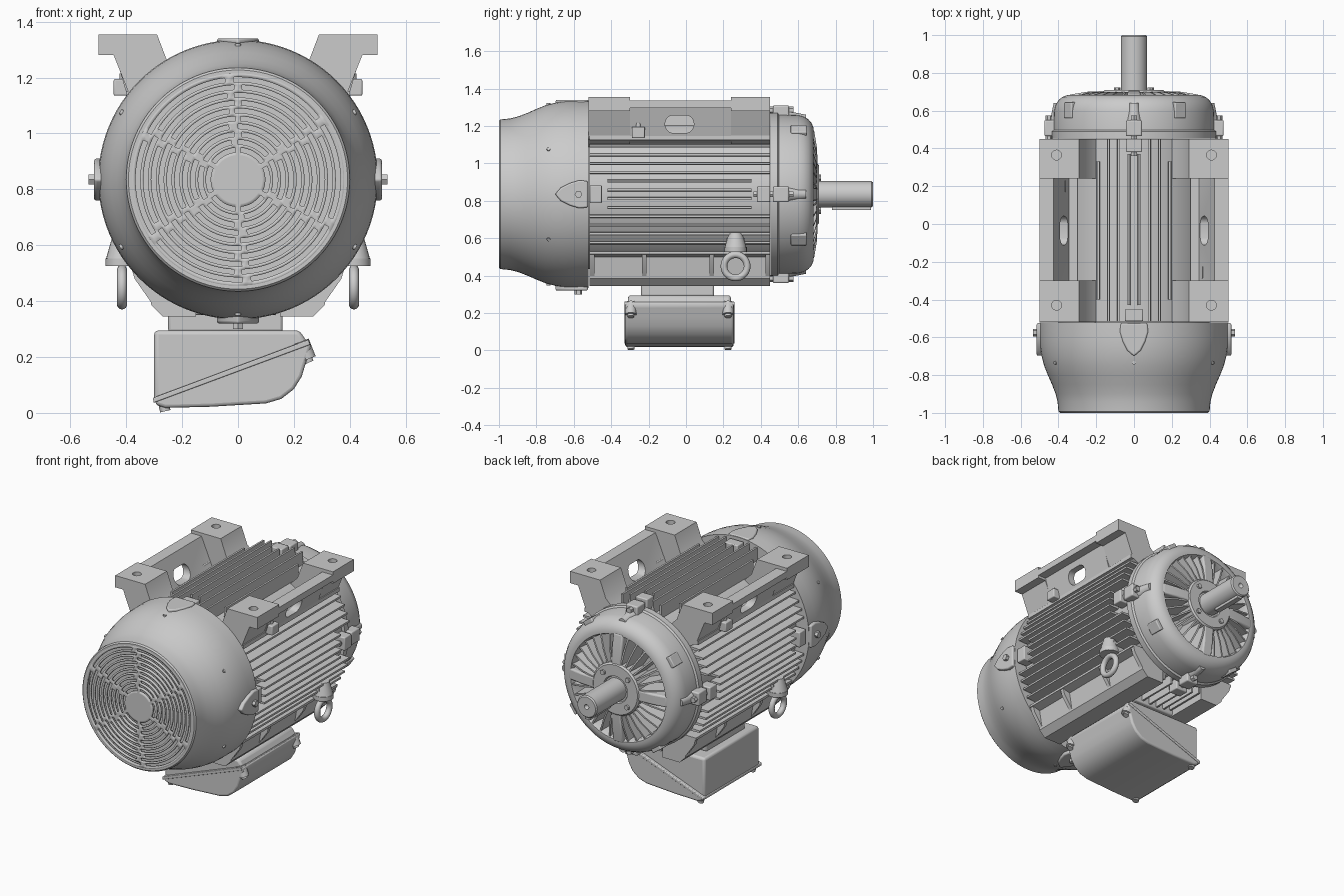
import bpy, bmesh
from math import sin, cos, pi, radians, sqrt
from mathutils import Matrix, Vector

if "Cube" in bpy.data.objects:
    bpy.data.objects.remove(bpy.data.objects["Cube"])

C = 0.835                                   # height of the shaft axis


def finish(name, bm, bevel=0):
    bmesh.ops.remove_doubles(bm, verts=bm.verts, dist=1e-5)
    bmesh.ops.recalc_face_normals(bm, faces=bm.faces)
    me = bpy.data.meshes.new(name)
    bm.to_mesh(me)
    bm.free()
    ob = bpy.data.objects.new(name, me)
    bpy.context.collection.objects.link(ob)
    if bevel:
        m = ob.modifiers.new("bevel", 'BEVEL')
        m.width, m.segments, m.limit_method = bevel, 3, 'ANGLE'
    return ob


def prism(name, pts, a, b, axis='y', bevel=0):
    """Extrude a 2D outline from a to b along an axis."""
    put = {'x': lambda u, v, w: (w, u, v), 'y': lambda u, v, w: (u, w, v),
           'z': lambda u, v, w: (u, v, w)}[axis]
    bm = bmesh.new()
    lo = [bm.verts.new(put(u, v, a)) for u, v in pts]
    hi = [bm.verts.new(put(u, v, b)) for u, v in pts]
    bm.faces.new(lo)
    bm.faces.new(hi)
    for i in range(len(pts)):
        j = (i + 1) % len(pts)
        bm.faces.new((lo[i], lo[j], hi[j], hi[i]))
    return finish(name, bm, bevel)


def box(name, x0, x1, y0, y1, z0, z1, bevel=0):
    return prism(name, [(x0, z0), (x1, z0), (x1, z1), (x0, z1)], y0, y1, 'y', bevel)


def lathe(name, prof, n=96):
    """Spin a (y, radius) profile about the shaft axis."""
    bm = bmesh.new()
    rings = [[bm.verts.new((r * sin(2*pi*k/n), y, C + r * cos(2*pi*k/n))) for k in range(n)]
             if r else [bm.verts.new((0, y, C))] * n for y, r in prof]
    for p, q in zip(rings, rings[1:]):
        for k in range(n):
            vs = list(dict.fromkeys((p[k], p[(k+1) % n], q[(k+1) % n], q[k])))
            bm.faces.new(vs)
    return finish(name, bm)


def cyl(name, p0, p1, r0, r1=None, n=24):
    p0, p1 = Vector(p0), Vector(p1)
    d = p1 - p0
    bm = bmesh.new()
    mat = Matrix.Translation((p0 + p1) / 2) @ d.to_track_quat('Z', 'Y').to_matrix().to_4x4()
    bmesh.ops.create_cone(bm, cap_ends=True, segments=n, radius1=r0,
                          radius2=r0 if r1 is None else r1, depth=d.length, matrix=mat)
    return finish(name, bm)


def spin(ob, deg):
    """Turn a part made at the top of the motor around the shaft axis."""
    t = Matrix.Translation((0, 0, C))
    ob.data.transform(t @ Matrix.Rotation(radians(deg), 4, 'Y') @ t.inverted())
    return ob


def cut(ob, cutter):
    m = ob.modifiers.new("cut", 'BOOLEAN')
    m.operation, m.object, m.solver = 'DIFFERENCE', cutter, 'EXACT'
    bpy.context.view_layer.objects.active = ob
    bpy.ops.object.modifier_apply(modifier=m.name)
    bpy.data.objects.remove(cutter)


# Fan cover shell and the plate behind its grille
lathe("fan_cover", [(-.985, .378), (-1, .38), (-1, .392), (-.992, .4), (-.94, .405), (-.9, .415),
                    (-.85, .434), (-.8, .456), (-.75, .476), (-.7, .489), (-.65, .497), (-.6, .5),
                    (-.522, .5), (-.522, .4)])
lathe("fan_plate", [(-.94, 0), (-.94, .39), (-.92, .39), (-.92, 0)])

# Grille: polar sheet with arc slots left open, then thickened
radii = [.085, .098]
for i in range(10):
    radii += [radii[-1] + .0165, radii[-1] + .028]
radii[-1] = .384
bm = bmesh.new()
N = 144
g = [[bm.verts.new((r * sin(2*pi*k/N), -1, C + r * cos(2*pi*k/N))) for k in range(N)] for r in radii]
bm.faces.new(g[0])
for i in range(len(radii) - 1):
    for k in range(N):
        bridge = (k + (i // 2 % 2) * 2) % 24 in ((0, 23) if i > 8 else (0, 23, 22, 1))
        if i % 2 == 0 or bridge:
            bm.faces.new((g[i][k], g[i][(k+1) % N], g[i+1][(k+1) % N], g[i+1][k]))
ob = finish("fan_grille", bm)
m = ob.modifiers.new("thick", 'SOLIDIFY')
m.thickness, m.offset = .014, 0
ob.location.y = .007
lathe("grille_center_rim", [(-.99, .079), (-1, .079), (-1, .087), (-.99, .087)])

# Cover lugs, lug bolts and small screws
tear = [(-.07, -.525), (-.075, -.57), (-.06, -.62), (-.035, -.67), (0, -.7),
        (.035, -.67), (.06, -.62), (.075, -.57), (.07, -.525)]
for a in (0, 90, 180, 270):
    top = .505 if a == 0 else .515
    spin(prism("cover_lug", tear, C + .45, C + top, 'z', .008), a)
    if a:
        spin(cyl("cover_lug_bolt", (0, -.575, C + .5), (0, -.575, C + .535), .02, n=6), a)
for a in (0, 60, 120, 180, 240, 300):
    spin(cyl("cover_screw", (0, -.735, C + .46), (0, -.735, C + .487), .01, n=12), a)

# Motor frame core
lathe("frame_core", [(-.56, 0), (-.56, .4), (-.515, .4), (-.515, .418), (.45, .418), (.45, 0)])

# Horizontal cooling fins on both sides
for s in (1, -1):
    for i in range(12):
        z = C + (i - 5.5) * .047
        short = abs(z - C) < .08
        x = sqrt(.485**2 - (z - C)**2)
        y0, y1 = (-.42, .35) if short else (-.515, .45)
        prism("side_fin", [(s*.3, z - .011), (s*x, z - .006), (s*x, z + .006), (s*.3, z + .011)], y0, y1)

# Vertical fins on top and bottom
for s, R in ((1, .492), (-1, .475)):
    for i in range(8):
        x = (i - 3.5) * .054
        z = C + s * sqrt(R*R - x*x)
        y0, y1 = (-.43, .37) if abs(x) < .05 else (-.515, .45)
        if abs(x) > .17:
            y0, y1 = -.4, .33
        prism("upright_fin", [(x - .011, C + s*.3), (x - .006, z), (x + .006, z), (x + .011, C + s*.3)], y0, y1)

# Lower side shelves with ribs
for s in (1, -1):
    prism("lower_shelf", [(s*.3, .53), (s*.385, .53), (s*.385, .515), (s*.33, .5), (s*.31, .385),
                          (s*.27, .345), (s*.15, .345), (s*.15, .5)], -.515, .45)
    for y in (-.515, -.235, .125, .425):
        prism("shelf_rib", [(s*.3, .53), (s*.385, .53), (s*.37, .48), (s*.3, .38)], y, y + .025)

# Feet: end pads, slanted wall with oval opening, top lip, small boss
oval = [((.035 if cos(t) > 0 else -.035) - .035 + .042 * cos(t), 1.21 + .047 * sin(t))
        for t in [2*pi*(k + .5)/32 for k in range(32)]]
for s in (1, -1):
    for y0, y1, hy in ((-.52, -.3, -.43), (.24, .45, .365)):
        pad = prism("foot_pad", [(s*u, v) for u, v in [
            (.29, 1.355), (.5, 1.355), (.5, 1.28), (.445, 1.28), (.385, 1.13), (.3, 1.08), (.2, 1.2), (.25, 1.25)]],
            y0, y1)
        cut(pad, cyl("hole_cutter", (s*.41, hy, 1.3), (s*.41, hy, 1.4), .026))
    wall = prism("foot_wall", [(s*.425, 1.335), (s*.455, 1.335), (s*.395, 1.13), (s*.3, 1.1), (s*.345, 1.15)],
                 -.3, .24)
    cut(wall, prism("oval_cutter", oval, s*.3, s*.6, 'x'))
    box("foot_lip", s*.43, s*.5, -.3, .24, 1.295, 1.335)
    box("foot_base_strip", s*.3, s*.4, -.515, .45, 1.125, 1.15)
    y = -.255 if s > 0 else .2
    box("earth_boss", s*.36, s*.445, y - .035, y + .035, 1.135, 1.195, .006)
    cyl("earth_screw", (s*.41, y, 1.19), (s*.41, y, 1.215), .014, n=12)

# Drive-end bell with recessed face and hub
lathe("end_bell", [(.452, .3), (.452, .437), (.49, .437), (.498, .426), (.6, .423), (.63, .415), (.655, .4),
                   (.672, .38), (.682, .355), (.682, .335), (.66, .325), (.58, .32), (.58, .17), (.7, .165),
                   (.71, .155), (.71, .085), (.7, .08), (.7, 0)])
for k in range(32):
    if k % 8:
        w = .011
        fin = prism("bell_fin", [(.57, C + .15), (.7, C + .15), (.697, C + .24), (.675, C + .335), (.57, C + .335)],
                    -w, w, 'x')
        for v in fin.data.vertices:          # fins narrow at the front edge
            if v.co.y > .6:
                v.co.x *= .45
        spin(fin, k * 11.25)
for a in (0, 90, 180, 270):
    spin(prism("bell_spoke", [(.56, C + .14), (.705, C + .14), (.7, C + .25), (.684, C + .345), (.56, C + .345)],
               -.035, .035, 'x', .01), a)
    spin(cyl("hub_bolt", (.085, .7, C + .09), (.085, .722, C + .09), .016, n=6), a)
    # Clamping lugs between bell and frame
    spin(box("bell_lug", -.042, .042, .465, .55, C + .38, C + .475, .008), a)
    spin(cyl("bell_lug_boss", (0, .54, C + .405), (0, .64, C + .4), .04, .025), a)
    spin(box("frame_lug", -.042, .042, .38, .45, C + .38, C + .485, .006), a)
    spin(box("rear_frame_lug", -.048, .048, -.515, -.45, C + .38, C + .485, .006), a)
    spin(cyl("clamp_bolt", (0, .36, C + .45), (0, .575, C + .45), .018, n=6), a)
    spin(box("bell_flat", -.035, .035, .56, .645, C + .38, C + .43, .006), a + 35)

# Shaft and key
lathe("shaft", [(.69, 0), (.69, .07), (.992, .07), (1, .063), (1, .016), (.975, 0)], 48)
box("shaft_key", -.018, .018, .78, .99, C - .085, C - .05, .003)

# Lifting eyes, set diagonally
for s, y in ((1, .265), (-1, -.33)):
    x = s * .415
    cyl("eye_boss", (x, y, .55), (x, y, .63), .058, .035)
    cyl("eye_collar", (x, y, .525), (x, y, .552), .06)
    box("eye_bracket", s*.3, s*.42, y - .05, y + .05, .535, .6)
    bpy.ops.mesh.primitive_torus_add(location=(x, y, .45), rotation=(0, pi/2, 0), major_radius=.062,
                                     minor_radius=.018, major_segments=40, minor_segments=14)
    bpy.context.object.name = "lifting_eye"

# Terminal box: neck, body, lid and corner bolts
box("box_neck", -.25, .16, -.24, .15, .29, .45, .01)
box("box_neck_flange", -.22, .14, -.27, .18, .35, .46, .01)
prism("terminal_box", [(-.3, .295), (.22, .295), (.25, .25), (-.3, .04)], -.31, .24, 'y', .015)
prism("terminal_lid", [(-.303, .055), (-.292, .028), (-.26, .018), (-.1, .022), (.1, .034), (.155, .05), (.2, .085),
                       (.228, .13), (.243, .18), (.262, .24), (.255, .262)], -.325, .255, 'y', .018)
prism("lid_seam", [(-.302, .036), (.258, .244), (.252, .262), (-.304, .054)], -.33, .26, 'y', .004)
for y in (-.295, .225):
    cyl("lid_bolt_low", (-.27, y, .05), (-.26, y, .006), .019, n=12)
    cyl("lid_boss_high", (.225, y, .255), (.25, y, .192), .03, n=16)
    cyl("lid_bolt_high", (.24, y, .21), (.254, y, .18), .018, n=12)

# Smooth round surfaces, keep hard edges
meshes = [o for o in bpy.context.scene.objects if o.type == 'MESH']
for o in meshes:
    o.select_set(True)
bpy.context.view_layer.objects.active = meshes[0]
bpy.ops.object.shade_smooth_by_angle(angle=radians(32))
